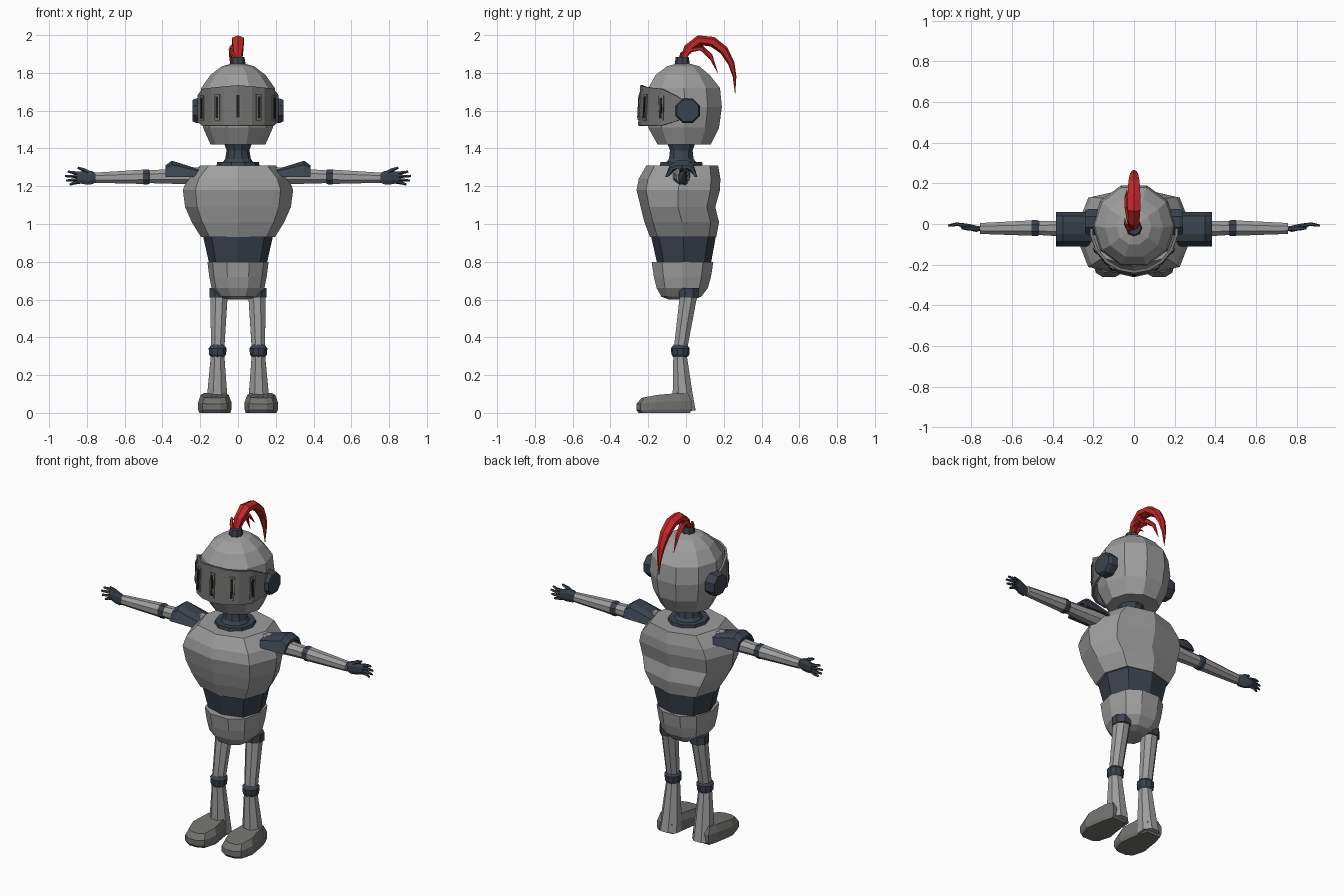
import bpy, bmesh, math
from mathutils import Vector

if "Cube" in bpy.data.objects:
    bpy.data.objects.remove(bpy.data.objects["Cube"])


def material(name, rgb):
    m = bpy.data.materials.new(name)
    m.diffuse_color = (*rgb, 1)
    m.use_nodes = True
    m.node_tree.nodes["Principled BSDF"].inputs["Base Color"].default_value = m.diffuse_color
    return m


STEEL = material("steel", (0.34, 0.34, 0.34))
WORN = material("dark steel", (0.17, 0.17, 0.165))
NAVY = material("blue grey", (0.043, 0.055, 0.075))
RED = material("plume red", (0.55, 0.02, 0.02))
BLACK = material("slit black", (0.012, 0.012, 0.013))


def skin(name, rings, mat, closed=True):
    """Bridge equal-length point rings; cap the ends when the rings are closed."""
    bm = bmesh.new()
    vs = [[bm.verts.new(p) for p in r] for r in rings]
    n = len(rings[0])
    for a, b in zip(vs, vs[1:]):
        for i in range(n if closed else n - 1):
            j = (i + 1) % n
            bm.faces.new((a[i], a[j], b[j], b[i]))
    if closed:
        bm.faces.new(vs[0])
        bm.faces.new(vs[-1])
    bmesh.ops.recalc_face_normals(bm, faces=bm.faces)
    me = bpy.data.meshes.new(name)
    bm.to_mesh(me)
    bm.free()
    me.materials.append(mat)
    ob = bpy.data.objects.new(name, me)
    bpy.context.collection.objects.link(ob)
    return ob


def loft(name, secs, n, mat, e=1.0):
    """Stack of level rings (z, half width, y front, y back); e < 1 squares them off."""
    sp = lambda v: math.copysign(abs(v) ** e, v) if abs(v) > 1e-6 else 0
    rings = []
    for z, rx, y0, y1 in secs:
        angs = [2 * math.pi * i / n for i in range(n)]
        k = max(abs(math.sin(a)) for a in angs)
        rings.append([(rx * sp(math.cos(a)),
                       (y0 + y1) / 2 + (y1 - y0) / 2 * sp(math.sin(a) / k), z) for a in angs])
    return skin(name, rings, mat)


def tube(name, pts, n, mat, ref, flat=1.0):
    """Tapered tube through (x, y, z, r); radius across ref is scaled by flat."""
    ps = [Vector(p[:3]) for p in pts]
    rings = []
    for i, p in enumerate(ps):
        t = (ps[min(i + 1, len(ps) - 1)] - ps[max(i - 1, 0)]).normalized()
        u = (Vector(ref) - t * t.dot(Vector(ref))).normalized()
        v = t.cross(u)
        r = pts[i][3]
        rings.append([p + u * r * math.cos(a) + v * r * flat * math.sin(a)
                      for a in [2 * math.pi * (k + 0.5) / n for k in range(n)]])
    return skin(name, rings, mat)


X, Y, Z = (1, 0, 0), (0, 1, 0), (0, 0, 1)

# Helmet, neck and collar
loft("helmet", [(1.42, .145, -.15, .13), (1.51, .185, -.2, .175), (1.62, .205, -.205, .19),
                (1.72, .195, -.2, .18), (1.79, .145, -.16, .125), (1.835, .085, -.1, .07),
                (1.85, .03, -.045, .015)], 10, STEEL)
loft("neck", [(1.32, .085, -.11, .06), (1.345, .068, -.09, .04), (1.39, .06, -.085, .035),
              (1.43, .075, -.1, .05)], 10, NAVY)
loft("collar", [(1.30, .115, -.14, .09), (1.328, .11, -.135, .085)], 10, NAVY)

# Torso, waist and hips
loft("torso", [(.93, .195, -.19, .16), (1.01, .245, -.22, .175), (1.09, .28, -.24, .155),
               (1.18, .292, -.262, .18), (1.24, .27, -.25, .182), (1.31, .2, -.21, .17)], 8, STEEL, .75)
loft("waist", [(.78, .15, -.15, .13), (.935, .185, -.185, .158)], 8, NAVY, .8)
loft("hips", [(.60, .05, -.09, .04), (.615, .1, -.13, .08), (.66, .14, -.155, .115),
              (.72, .152, -.17, .132), (.8, .162, -.182, .145)], 10, STEEL, .85)


# Visor: curved shell tapering towards the ear pivots
def visor_point(deg, k):
    a = math.radians(deg)
    taper = max(0, abs(deg) - 60) / 40
    lo, hi = 1.52 + .055 * taper ** 1.3, 1.735 - .02 * abs(deg) / 60 - .07 * taper ** 1.3
    z = lo + (hi - lo) * k
    return Vector((.212 * math.sin(a), -.015 - (.232 - .012 * k) * math.cos(a), z))


degs = range(-100, 101, 20)
visor = skin("visor", [[visor_point(d, k) for k in (0, .5, 1)] for d in degs], WORN, False)
sol = visor.modifiers.new("thickness", "SOLIDIFY")
sol.thickness, sol.offset = .014, 0


# Visor slits with raised frames
def slit_plate(name, deg, half, k0, k1, lift, mat):
    a = math.radians(deg)
    out = Vector((math.sin(a), -math.cos(a), 0))
    side = Vector((math.cos(a), math.sin(a), 0))
    base = [visor_point(deg, k) for k in (k0, k1)]
    rings = [[b + side * s + out * o for s, o in
              ((-half, 0), (half, 0), (half, lift), (-half, lift))] for b in base]
    skin(name, rings, mat)


for d in (-60, -30, 0, 30, 60):
    slit_plate("visor_slit_frame", d, .015, .14, .82, .011, WORN)
    slit_plate("visor_slit", d, .007, .2, .76, .014, BLACK)

# Plume socket and feathers
loft("plume_socket", [(1.835, .042, -.062, .022), (1.86, .038, -.058, .018),
                      (1.885, .034, -.054, .014)], 8, NAVY)
tube("plume_main", [(0, -.02, 1.87, .018), (0, .01, 1.93, .03), (0, .07, 1.973, .036),
                    (0, .14, 1.965, .036), (0, .2, 1.92, .032), (0, .24, 1.85, .023),
                    (0, .257, 1.78, .013), (0, .26, 1.69, .001)], 6, RED, X, .75)
tube("plume_side", [(-.01, -.02, 1.87, .012), (-.02, .02, 1.925, .016), (-.03, .08, 1.935, .016),
                    (-.035, .13, 1.89, .012), (-.035, .168, 1.80, .001)], 5, RED, X)
tube("plume_short", [(.008, -.02, 1.87, .012), (.015, .02, 1.92, .014), (.018, .08, 1.93, .012),
                     (.018, .135, 1.865, .001)], 5, RED, X)
tube("plume_tuft", [(-.01, -.03, 1.87, .01), (-.03, -.02, 1.9, .012), (-.042, 0, 1.925, .008),
                    (-.045, .03, 1.9, .001)], 5, RED, X)

# Paired parts
for s, side in ((1, "left"), (-1, "right")):
    # Ear pivot
    tube(side + "_ear_pivot", [(s * .18, .01, 1.6, .07), (s * .222, .01, 1.6, .07),
                               (s * .24, .01, 1.6, .062)], 8, NAVY, Y)

    # Shoulder guard: arched shell sloping up and outwards
    arch = [(-.11, 0), (-.085, .75), (-.05, 1), (.01, 1), (.04, .75), (.06, 0),
            (.045, 0), (.025, .6), (0, .75), (-.045, .75), (-.07, .6), (-.095, 0)]
    skin(side + "_shoulder_guard", [[(s * x, y, 1.25 + h * k) for y, k in arch]
                                    for x, h in ((.19, .035), (.35, .085), (.385, .06))], NAVY)

    # Arm
    tube(side + "_upper_arm", [(s * .2, -.025, 1.255, .05), (s * .48, -.02, 1.25, .036)],
         8, STEEL, Y)
    tube(side + "_elbow", [(s * .462, -.02, 1.25, .034), (s * .476, -.02, 1.25, .043),
                           (s * .5, -.02, 1.25, .043), (s * .514, -.02, 1.25, .034)], 8, NAVY, Y)
    tube(side + "_forearm", [(s * .5, -.02, 1.25, .041), (s * .757, -.022, 1.245, .029)],
         8, STEEL, Y)

    # Hand: flat palm, four fingers and a raised thumb
    tube(side + "_palm", [(s * .752, -.022, 1.245, .026), (s * .775, -.024, 1.245, .038),
                          (s * .81, -.016, 1.247, .04), (s * .85, -.006, 1.245, .03)],
         8, NAVY, Z, .42)
    for i, (z0, z1, tip) in enumerate(((1.268, 1.278, .9), (1.253, 1.254, .915),
                                       (1.238, 1.23, .91), (1.224, 1.209, .89))):
        tube(f"{side}_finger_{i + 1}", [(s * .83, -.008, z0, .0095), (s * .872, 0, (z0 + z1) / 2, .009),
                                        (s * tip, -.008, z1, .006)], 5, NAVY, Z)
    tube(side + "_thumb", [(s * .785, -.022, 1.27, .012), (s * .815, -.022, 1.287, .011),
                           (s * .848, -.02, 1.299, .006)], 5, NAVY, Z)

    # Leg
    tube(side + "_hip_joint", [(s * .1, .015, .61, .056), (s * .1, .015, .66, .056)], 8, NAVY, X)
    tube(side + "_thigh", [(s * .1, .016, .64, .05), (s * .108, -.03, .335, .038)], 8, STEEL, X)
    tube(side + "_knee", [(s * .108, -.03, .29, .032), (s * .108, -.03, .308, .047),
                          (s * .108, -.03, .342, .05), (s * .108, -.03, .362, .034)], 10, NAVY, X)
    tube(side + "_shin", [(s * .108, -.032, .31, .038), (s * .11, -.018, .1, .057),
                          (s * .112, -.008, .008, .064)], 8, STEEL, X)

    # Foot: outline raised to a sloping, inset top
    outline = [(-.05, .03), (.05, .03), (.068, -.03), (.088, -.16), (.065, -.24),
               (.03, -.262), (-.03, -.262), (-.065, -.24), (-.088, -.16), (-.068, -.03)]
    height = lambda y: .105 + .16 * min(0, y + .1)
    levels = ((.93, 0), (1, .18), (1, .6), (.84, 1))
    skin(side + "_foot", [[(s * .123 + x * f, -.1 + (y + .1) * f, height(y) * k) for x, y in outline]
                          for f, k in levels], WORN)
